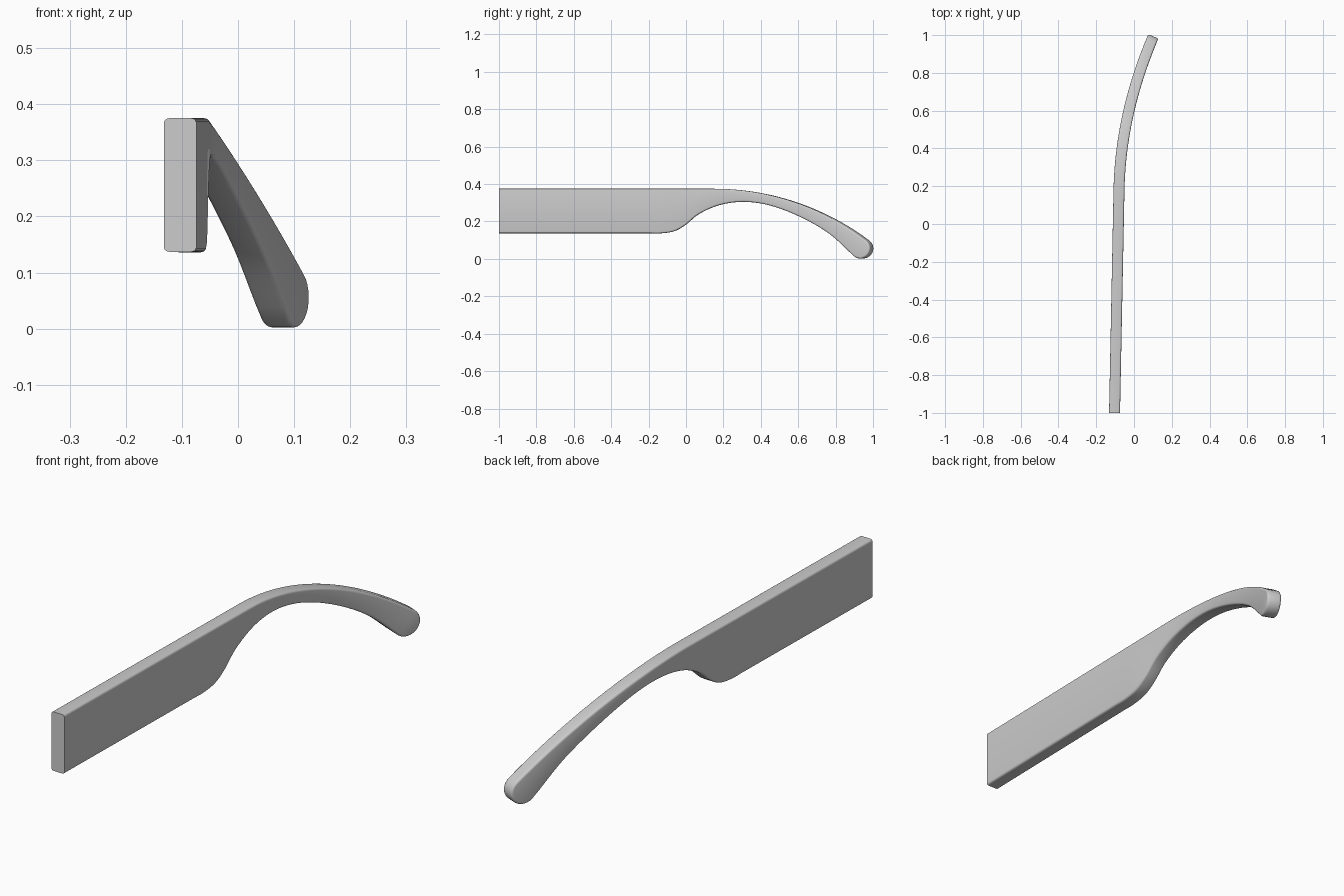
import bpy
import bmesh
import math
from mathutils import Vector

cube = bpy.data.objects.get("Cube")
if cube:
    bpy.data.objects.remove(cube)

HALF_THICK = 0.029
TOP_Z = 0.375
ARC_START, ARC_RADIUS = 0.15, 1.36

# Stations along the arm: y on the top edge, y and z on the bottom edge
STATIONS = [
    (-0.2, -0.2, 0.137), (-0.13, -0.13, 0.137), (-0.06, -0.06, 0.149),
    (0.0, 0.0, 0.183), (0.08, 0.07, 0.24), (0.2, 0.18, 0.288),
    (0.34, 0.31, 0.305), (0.49, 0.45, 0.286), (0.66, 0.61, 0.227),
    (0.83, 0.77, 0.136), (0.972, 0.907, 0.013),
]


def top_height(y):
    d = max(0.0, y - ARC_START)
    return TOP_Z - ARC_RADIUS + math.sqrt(ARC_RADIUS ** 2 - d * d)


def smooth_rows(rows, steps):
    """Catmull-Rom interpolation through the rows."""
    pts = [Vector(r) for r in rows]
    pts = [2 * pts[0] - pts[1]] + pts + [2 * pts[-1] - pts[-2]]
    out = []
    for a, b, c, d in zip(pts, pts[1:], pts[2:], pts[3:]):
        for i in range(steps):
            t = i / steps
            out.append(0.5 * (2 * b + (c - a) * t + (2 * a - 5 * b + 4 * c - d) * t ** 2
                              + (3 * b - a - 3 * c + d) * t ** 3))
    return out + [pts[-2]]


def bend(y, side):
    """Inward sweep of the arm seen from above, with even thickness."""
    d = max(0.0, y - 0.18)
    centre = -0.083 + 0.02 * y + 0.25 * d * d
    normal = Vector((1, -(0.02 + 0.5 * d))).normalized() * HALF_THICK * side
    return centre + normal.x, y + normal.y


# Flat side outline: a strip of quads closed by a round tip
bm = bmesh.new()
rows = [Vector((-1, -1, 0.137))] + smooth_rows(STATIONS, 5)
pairs = [(bm.verts.new((0, yt, top_height(yt))), bm.verts.new((0, yb, zb)))
         for yt, yb, zb in rows]
for (t0, b0), (t1, b1) in zip(pairs, pairs[1:]):
    bm.faces.new((t0, b0, b1, t1))
top, bottom = pairs[-1]
middle = (top.co + bottom.co) / 2
up = top.co - middle
ahead = Vector((0, up.z, -up.y))
tip = [bm.verts.new(middle + up * math.cos(a) + ahead * math.sin(a))
       for a in (math.pi * i / 14 for i in range(1, 14))]
bm.faces.new([top, bottom] + tip[::-1])

# Give it thickness and bend it
near = set(bm.verts)
bmesh.ops.extrude_face_region(bm, geom=bm.faces[:], use_keep_orig=True)
far = set(bm.verts) - near
for group, side in ((near, -1), (far, 1)):
    for v in group:
        v.co.x, v.co.y = bend(v.co.y, side)
bmesh.ops.recalc_face_normals(bm, faces=bm.faces[:])

# Round the long edges, leaving the front end square
walls = {f for f in bm.faces if any(v in near for v in f.verts) and any(v in far for v in f.verts)}
rim = [e for e in bm.edges
       if (e.verts[0] in near) == (e.verts[1] in near)
       and any(f in walls for f in e.link_faces)
       and max(v.co.y for v in e.verts) > -0.9]
bmesh.ops.bevel(bm, geom=rim, offset=0.009, offset_type='OFFSET', segments=4,
                profile=0.5, affect='EDGES', clamp_overlap=False)
bmesh.ops.recalc_face_normals(bm, faces=bm.faces[:])

mesh = bpy.data.meshes.new("temple_arm")
bm.to_mesh(mesh)
bm.free()
arm = bpy.data.objects.new("temple_arm", mesh)
bpy.context.collection.objects.link(arm)

grey = bpy.data.materials.new("plain_grey")
grey.use_nodes = True
colour = (0.6, 0.6, 0.6, 1)
grey.diffuse_color = colour
grey.node_tree.nodes["Principled BSDF"].inputs["Base Color"].default_value = colour
mesh.materials.append(grey)

bpy.context.view_layer.objects.active = arm
arm.select_set(True)
bpy.ops.object.shade_smooth_by_angle(angle=math.radians(35))
